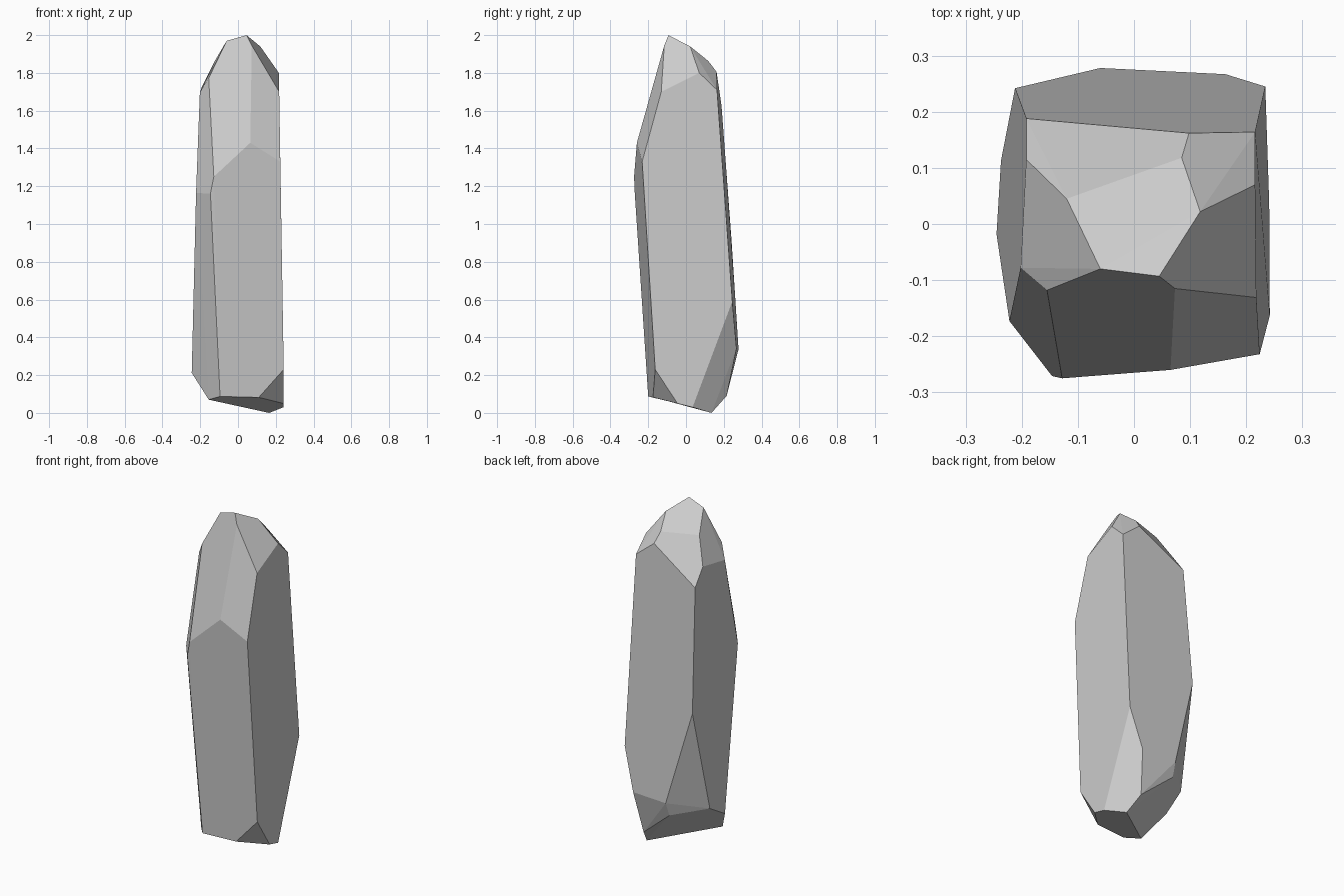
import bpy, bmesh, math

# Corner rings of the convex shard, from tip to foot
tip = [(-.06, -.08, 1.97), (.045, -.093, 2.0), (.073, -.115, 1.945), (.118, .022, 1.94),
       (.085, .118, 1.863), (-.12, .045, 1.868)]
shoulder = [(.098, .162, 1.805), (.216, .164, 1.71), (.216, .07, 1.80), (.218, -.131, 1.70),
            (-.155, -.118, 1.772), (-.202, -.078, 1.695), (-.192, .115, 1.725), (-.192, .188, 1.626)]
body = [(-.222, -.173, 1.165), (-.146, -.271, 1.16), (-.128, -.275, 1.25), (.065, -.26, 1.43),
        (.224, -.232, 1.33), (.234, .245, .59), (-.212, .242, .90)]
base = [(-.06, .278, .337), (.163, .267, .34), (-.245, -.018, .212), (-.237, .113, .29),
        (.242, -.163, .23), (-.065, .25, .255)]
foot = [(.241, -.045, .05), (.241, .035, .03), (.165, .135, 0), (.13, .215, .09),
        (-.155, -.125, .07), (-.095, -.2, .087), (.11, -.175, .082)]

# Wrap the corners in a hull and merge nearly coplanar triangles into facets
bm = bmesh.new()
for co in tip + shoulder + body + base + foot:
    bm.verts.new(co)
hull = bmesh.ops.convex_hull(bm, input=bm.verts[:])
bmesh.ops.dissolve_limit(bm, angle_limit=math.radians(2.5), verts=bm.verts[:], edges=bm.edges[:])
bmesh.ops.recalc_face_normals(bm, faces=bm.faces[:])

mesh = bpy.data.meshes.new("crystal_rock")
bm.to_mesh(mesh)
bm.free()
rock = bpy.data.objects.new("crystal_rock", mesh)
bpy.context.collection.objects.link(rock)
